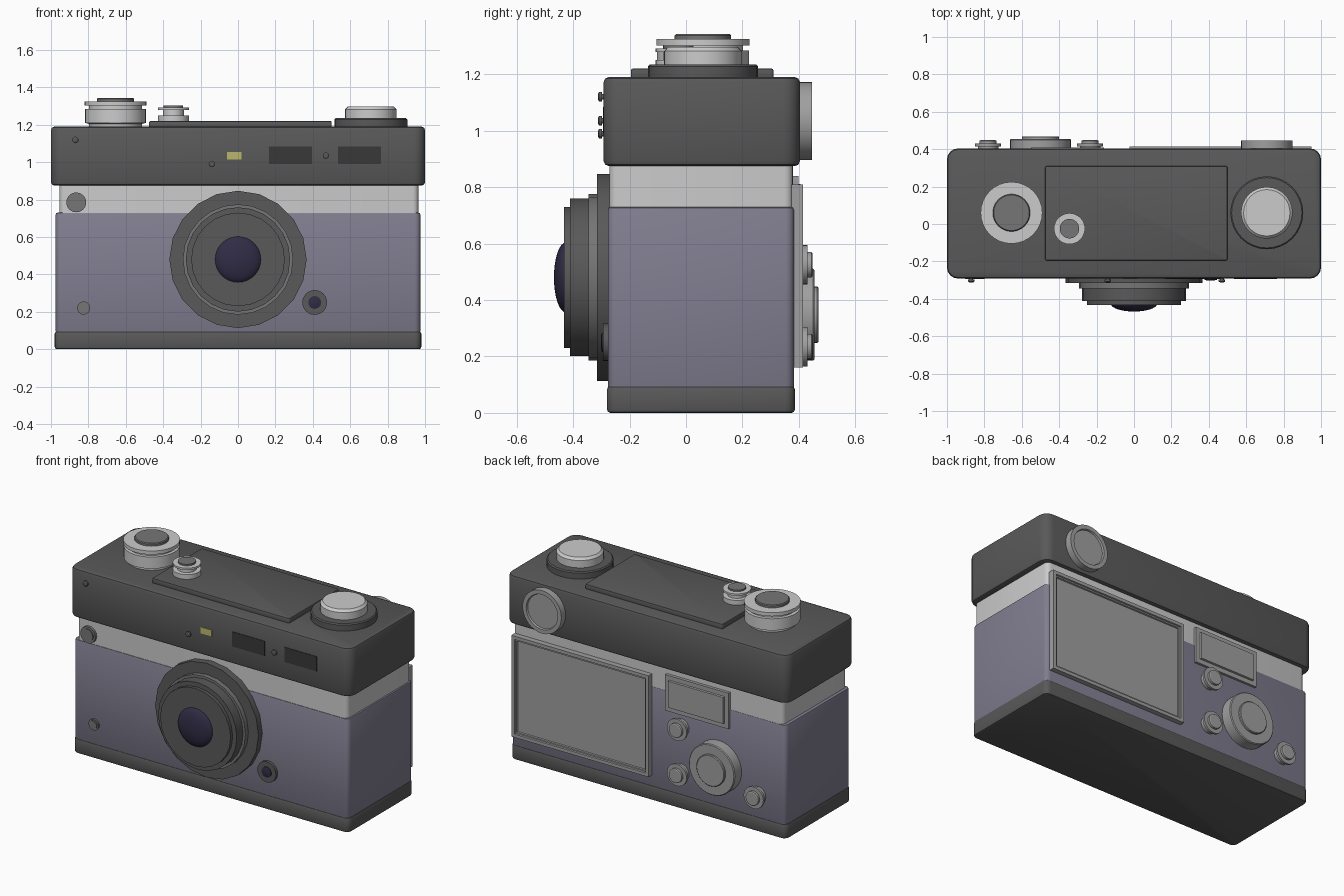
import bpy, bmesh, math
from mathutils import Matrix, Vector

if "Cube" in bpy.data.objects:
    bpy.data.objects.remove(bpy.data.objects["Cube"])


def mat(name, r, g, b):
    m = bpy.data.materials.new(name)
    m.diffuse_color = (r, g, b, 1)
    m.use_nodes = True
    m.node_tree.nodes["Principled BSDF"].inputs["Base Color"].default_value = m.diffuse_color
    return m


DARK = mat("dark_metal", 0.1, 0.1, 0.1)
MID = mat("mid_grey", 0.18, 0.18, 0.18)
SKIN = mat("purple_leather", 0.22, 0.21, 0.28)
GLASS = mat("dark_glass", 0.03, 0.025, 0.06)
BLACK = mat("window_black", 0.04, 0.04, 0.04)
YELLOW = mat("yellow_lamp", 0.5, 0.47, 0.15)
SILVER = None
GREY = mat("back_grey", 0.35, 0.35, 0.35)


def finish(bm, name, material, angle=30):
    bmesh.ops.recalc_face_normals(bm, faces=bm.faces)
    me = bpy.data.meshes.new(name)
    bm.to_mesh(me)
    bm.free()
    ob = bpy.data.objects.new(name, me)
    bpy.context.collection.objects.link(ob)
    if material:
        me.materials.append(material)
    bpy.ops.object.select_all(action='DESELECT')
    ob.select_set(True)
    bpy.context.view_layer.objects.active = ob
    if angle:
        bpy.ops.object.shade_smooth_by_angle(angle=math.radians(angle))
    return ob


def box(name, x, y, z, material, corner=0, edge=0, recess=None):
    """Box from (min, max) ranges; optional rounded uprights, edges, recessed back."""
    bm = bmesh.new()
    bmesh.ops.create_cube(bm, size=1)
    for v in bm.verts:
        v.co = Vector([(r[0] + r[1]) / 2 + c * (r[1] - r[0]) for r, c in zip((x, y, z), v.co)])
    if corner:
        ups = [e for e in bm.edges if abs(e.verts[0].co.z - e.verts[1].co.z) > 1e-4]
        bmesh.ops.bevel(bm, geom=ups, offset=corner, segments=4, profile=0.5, affect='EDGES')
    if edge:
        rims = [e for e in bm.edges if abs(e.verts[0].co.z - e.verts[1].co.z) < 1e-4]
        bmesh.ops.bevel(bm, geom=rims, offset=edge, segments=2, profile=0.5, affect='EDGES')
    if recess:
        bm.normal_update()
        back = max(bm.faces, key=lambda f: f.calc_center_median().y)
        for width, depth in recess:
            bmesh.ops.inset_region(bm, faces=[back], thickness=width)
            for v in back.verts:
                v.co.y += depth
    return finish(bm, name, material, 30 if corner or edge else 0)


def lathe(name, profile, pos, axis, material, seg=32):
    """Turned part: (radius, height) steps along axis Z, F (front) or B (back)."""
    bm = bmesh.new()
    rings = []
    for r, h in profile:
        rings.append([bm.verts.new((r * math.cos(2 * math.pi * i / seg),
                                    r * math.sin(2 * math.pi * i / seg), h)) for i in range(seg)])
    for a, b in zip(rings, rings[1:]):
        for i in range(seg):
            j = (i + 1) % seg
            bm.faces.new((a[i], a[j], b[j], b[i]))
    bm.faces.new(rings[0])
    bm.faces.new(rings[-1])
    turn = {'Z': 0, 'F': 90, 'B': -90}[axis]
    bm.transform(Matrix.Translation(pos) @ Matrix.Rotation(math.radians(turn), 4, 'X'))
    return finish(bm, name, material, 25)


# main body
box("base_plate", (-.98, .98), (-.28, .386), (0, .095), DARK, .035, .012)
box("leather_body", (-.975, .975), (-.277, .383), (.085, .73), SKIN, .03, .01)
box("silver_band", (-.955, .965), (-.272, .379), (.70, .89), SILVER, .03)
box("top_housing", (-1, 1), (-.292, .404), (.875, 1.19), DARK, .06, .018)
box("top_plate", (-.475, .50), (-.195, .31), (1.18, 1.22), DARK, .01, .006)

# lens, heights are distances in front of the centre plane
lathe("lens_mount", [(.367, .26), (.367, .316)], (0, 0, .48), 'F', DARK, 20)
lathe("lens_trim_ring", [(.295, .30), (.295, .346)], (0, 0, .48), 'F', MID, 24)
lathe("lens_barrel", [(.279, .33), (.279, .411), (.25, .411), (.25, .432)], (0, 0, .48), 'F', DARK, 24)
dome = [(.124 * math.cos(a), .426 + .042 * math.sin(a)) for a in [i * math.pi / 16 for i in range(8)]]
lathe("lens_glass", dome + [(.004, .468)], (0, 0, .48), 'F', GLASS)

# front controls
lathe("small_sensor_rim", [(.066, .26), (.066, .295)], (.41, 0, .25), 'F', DARK, 24)
lathe("small_sensor_glass", [(.034, .28), (.034, .298), (.02, .302)], (.41, 0, .25), 'F', GLASS, 24)
for name, x, z, r in (("upper_button", -.865, .785, .053), ("lower_button", -.825, .22, .035)):
    lathe(name, [(r, .25), (r, .288), (r * .75, .288), (r * .75, .294)], (x, 0, z), 'F', MID, 24)
for i, (x, z) in enumerate(((-.87, 1.12), (-.14, .99), (.47, 1.035))):
    lathe(f"front_screw_{i}", [(.01, .28), (.01, .298), (.017, .298), (.017, .308), (.01, .312)],
          (x, 0, z), 'F', DARK, 12)
box("front_lamp", (-.06, .02), (-.295, -.27), (1.015, 1.055), YELLOW)
for i, x in enumerate((.28, .65)):
    box(f"front_window_{i}", (x - .115, x + .115), (-.295, -.27), (.99, 1.085), BLACK)

# top dials
lathe("speed_dial", [(.142, 1.18), (.142, 1.205), (.163, 1.21), (.163, 1.285), (.142, 1.285),
                     (.142, 1.302), (.165, 1.302), (.165, 1.325)], (-.655, .06, 0), 'Z', SILVER)
lathe("speed_dial_cap", [(.1, 1.31), (.1, 1.338), (.095, 1.343)], (-.655, .06, 0), 'Z', MID)
lathe("shutter_button", [(.083, 1.21), (.083, 1.25), (.055, 1.25), (.055, 1.28),
                         (.083, 1.28), (.083, 1.292)], (-.345, -.025, 0), 'Z', SILVER)
lathe("shutter_button_cap", [(.052, 1.28), (.052, 1.302)], (-.345, -.025, 0), 'Z', MID)
lathe("rewind_base", [(.195, 1.18), (.195, 1.228), (.188, 1.235)], (.71, .06, 0), 'Z', DARK)
lathe("rewind_knob", [(.138, 1.22), (.138, 1.282), (.124, 1.297)], (.71, .06, 0), 'Z', SILVER)

# back eyepiece and screens
lathe("eyepiece", [(.138, .38), (.138, .447), (.112, .447), (.108, .436)], (.71, 0, 1.035), 'B', GREY)
box("main_screen", (-.025, .95), (.36, .415), (.16, .81), GREY,
    recess=[(.03, 0), (.004, -.008), (.012, 0), (.004, -.008)])
box("small_display", (-.58, -.13), (.36, .398), (.61, .84), GREY,
    recess=[(.04, 0), (.003, .012)])

# back wheel and buttons
lathe("control_wheel", [(.163, .36), (.163, .45), (.158, .455)], (-.5, 0, .348), 'B', GREY)
lathe("control_wheel_cap", [(.1, .44), (.1, .465), (.096, .469)], (-.5, 0, .348), 'B', GREY)
for i, (x, z) in enumerate(((-.235, .525), (-.235, .235), (-.78, .235))):
    lathe(f"back_button_{i}", [(.055, .36), (.055, .415), (.07, .415), (.07, .43),
                               (.045, .43), (.045, .445), (.04, .448)], (x, 0, z), 'B', GREY, 24)
